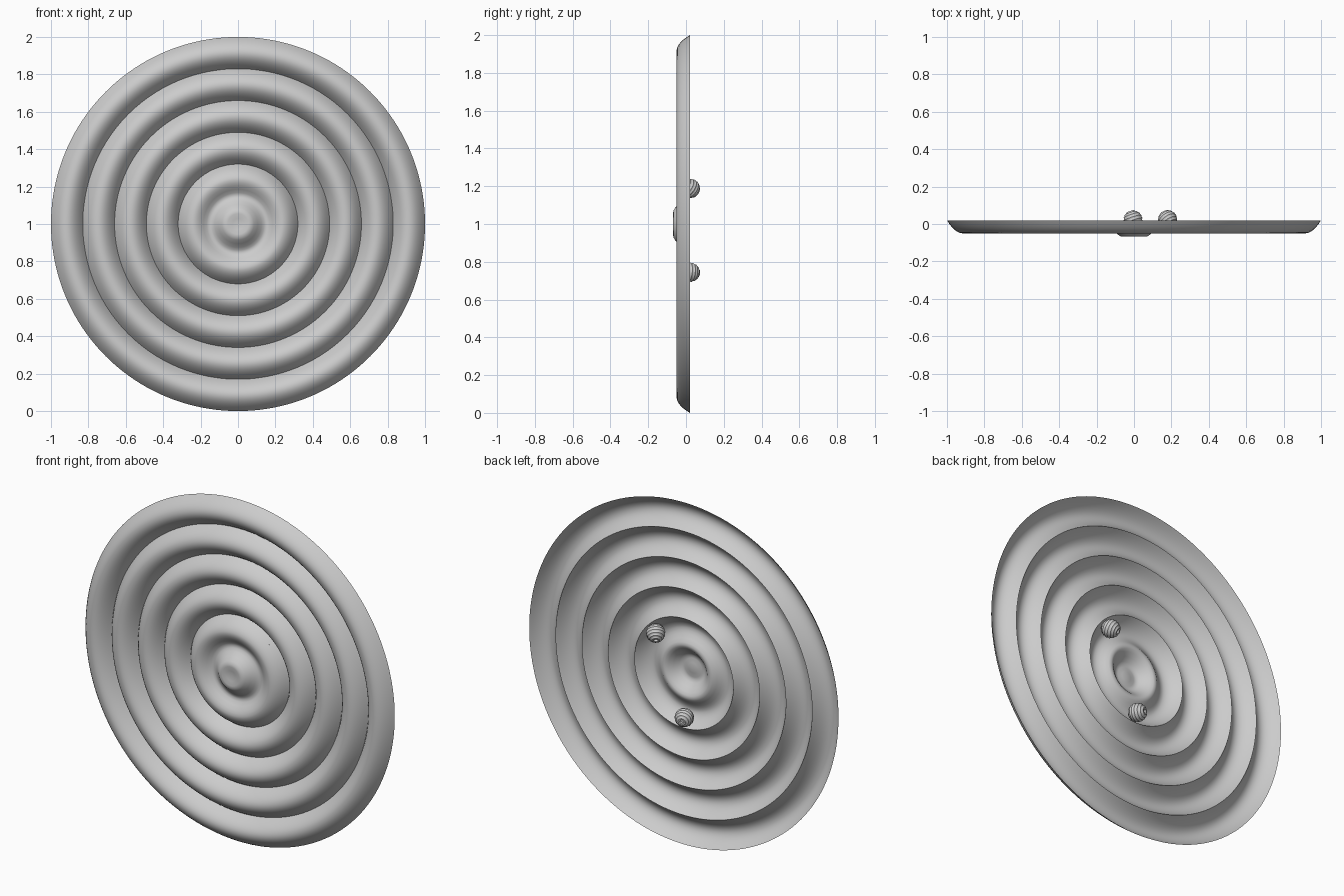
import bpy, math
from mathutils import Vector

if "Cube" in bpy.data.objects:
    bpy.data.objects.remove(bpy.data.objects["Cube"], do_unlink=True)

grey = bpy.data.materials.new("plain grey")
grey.use_nodes = True
colour = (0.6, 0.6, 0.6, 1)
grey.diffuse_color = colour
grey.node_tree.nodes["Principled BSDF"].inputs["Base Color"].default_value = colour


def lathe(name, profile, segments, axis, centre, sharp):
    """Spin (radius, height) points about an axis; the first point is a pole."""
    verts = [(0, 0, profile[0][1])]
    for r, h in profile[1:]:
        for i in range(segments):
            a = 2 * math.pi * i / segments
            verts.append((r * math.cos(a), r * math.sin(a), h))
    faces = []
    for i in range(segments):
        j = (i + 1) % segments
        faces.append((0, 1 + i, 1 + j))
        for k in range(len(profile) - 2):
            a, b = 1 + k * segments, 1 + (k + 1) * segments
            faces.append((a + i, b + i, b + j, a + j))
    mesh = bpy.data.meshes.new(name)
    mesh.from_pydata(verts, [], faces)
    mesh.materials.append(grey)
    obj = bpy.data.objects.new(name, mesh)
    bpy.context.collection.objects.link(obj)
    obj.rotation_euler = Vector(axis).to_track_quat('Z', 'Y').to_euler()
    obj.location = centre
    bpy.ops.object.select_all(action='DESELECT')
    obj.select_set(True)
    bpy.context.view_layer.objects.active = obj
    bpy.ops.object.shade_smooth_by_angle(angle=math.radians(sharp))
    return obj


# Rippled disc: central boss, soft inner groove, then repeated arched rings
profile = [(0, 0.06), (0.03, 0.063), (0.055, 0.068), (0.07, 0.067), (0.085, 0.058),
           (0.105, 0.038), (0.125, 0.018), (0.14, 0.008), (0.153, 0.005),
           (0.167, 0.01), (0.185, 0.024), (0.205, 0.039), (0.22, 0.046)]
base, height, pitch, steps = -0.02, 0.07, 0.17, 14


def arch(inner, first):
    for i in range(first, steps + 1):
        t = i / steps
        profile.append((inner + pitch * t, base + height * (1 - (2 * t - 1) ** 2)))


arch(0.15, steps // 2)
for ring in range(4):
    arch(0.32 + ring * pitch, 1)
lathe("rippled_disc", profile, 160, (0, -1, 0), (0, 0, 1), 35)

# Two ridged beads held in the hollow behind the inner ring
bead = [(0, 0.034), (0.010, 0.034)]
ridges = 9
for i in range(ridges * 4 + 1):
    a = 0.24 + (math.pi - 0.24) * i / (ridges * 4)
    r = 0.0515 - 0.0035 * (0.5 + 0.5 * math.cos(math.pi * i / 2))
    bead.append((max(r * math.sin(a), 0.0001), r * math.cos(a)))
lathe("upper_bead", bead, 40, (-0.5, 0.7, -0.5), (0.18, 0.023, 1.188), 50)
lathe("lower_bead", bead, 40, (-0.3, 0.9, -0.1), (-0.005, 0.023, 0.744), 50)
